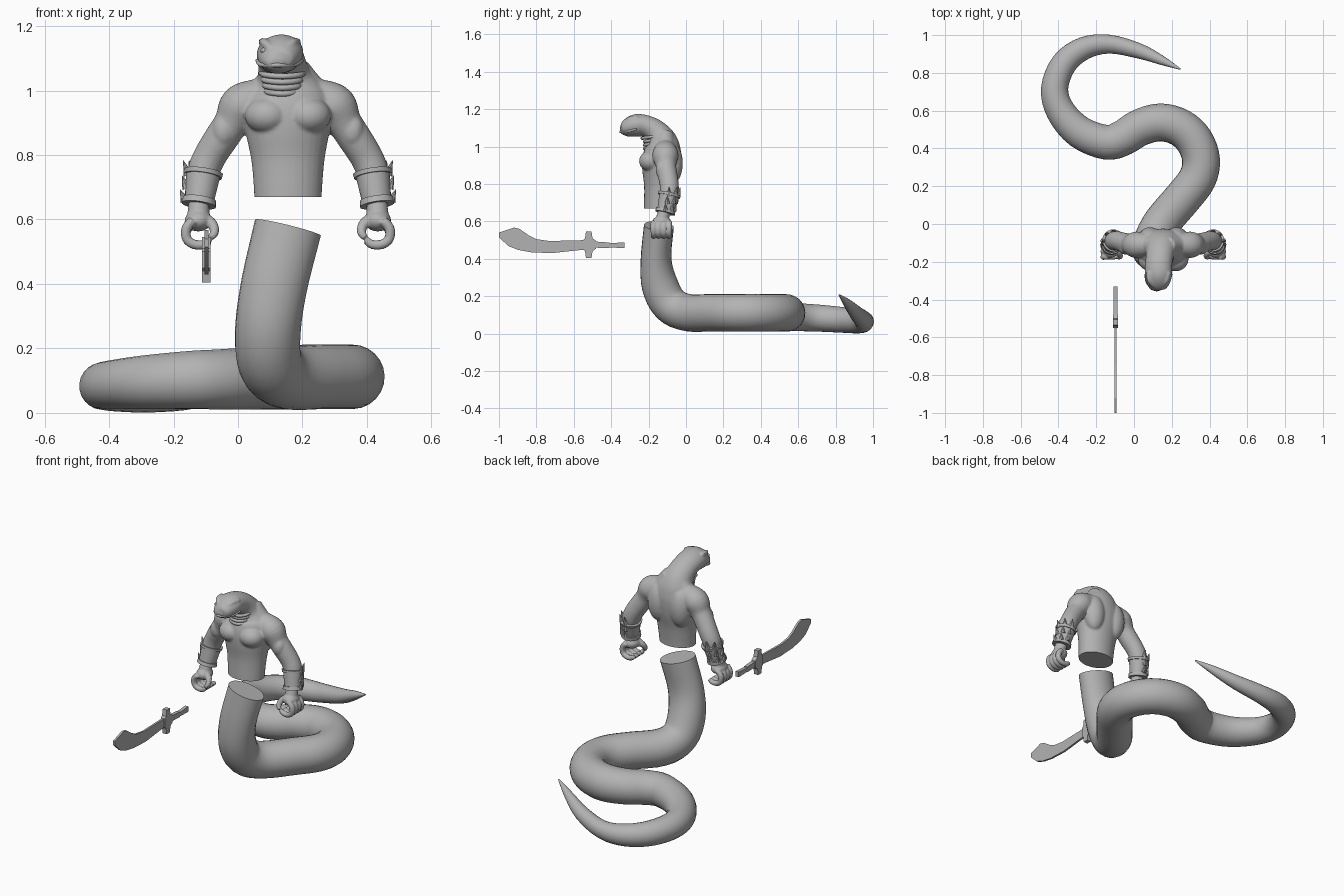
import bpy, bmesh, math
from mathutils import Vector, Matrix

if "Cube" in bpy.data.objects:
    bpy.data.objects.remove(bpy.data.objects["Cube"])

grey = bpy.data.materials.new("plain grey")
grey.use_nodes = True
COLOR = (0.45, 0.45, 0.45, 1)
grey.diffuse_color = COLOR
grey.node_tree.nodes["Principled BSDF"].inputs["Base Color"].default_value = COLOR
MID = 0.155  # x of the torso's plane of symmetry


def spline(keys, steps):
    """Catmull-Rom through rows of numbers."""
    keys = [Vector(k) for k in keys]
    ext = [keys[0] * 2 - keys[1]] + keys + [keys[-1] * 2 - keys[-2]]
    out = []
    for a, b, c, d in zip(ext, ext[1:], ext[2:], ext[3:]):
        for i in range(steps):
            t = i / steps
            out.append((b * 2 + (c - a) * t + (a * 2 - b * 5 + c * 4 - d) * t**2
                        + (b * 3 - a - c * 3 + d) * t**3) / 2)
    return out + [keys[-1]]


def loft(bm, keys, side=(1, 0, 0), steps=4, sides=24):
    """Sweep an ellipse along keys of x, y, z, radius, other radius."""
    rows = spline([k if len(k) == 5 else (*k, k[3]) for k in keys], steps)
    pts = [Vector(r[:3]) for r in rows]
    side, rings = Vector(side), []
    for i, row in enumerate(rows):
        tan = (pts[min(i + 1, len(pts) - 1)] - pts[max(i - 1, 0)]).normalized()
        side = (side - tan * side.dot(tan)).normalized()
        up = tan.cross(side)
        ring = []
        for j in range(sides):
            a = math.tau * j / sides
            ring.append(bm.verts.new(pts[i] + side * (math.cos(a) * max(row[3], .001))
                                     + up * (math.sin(a) * max(row[4], .001))))
        rings.append(ring)
    for r, s in zip(rings, rings[1:]):
        for j in range(sides):
            k = (j + 1) % sides
            bm.faces.new((r[j], r[k], s[k], s[j]))
    bm.faces.new(rings[0][::-1])
    bm.faces.new(rings[-1])


def ball(bm, center, radii):
    m = Matrix.Translation(center) @ Matrix.Diagonal((*radii, 1))
    bmesh.ops.create_uvsphere(bm, u_segments=24, v_segments=16, radius=1, matrix=m)


def mirror_x(keys, s):
    """Offsets from the symmetry plane to world x on side s."""
    return [(MID + s * k[0], *k[1:]) for k in keys]


def finish(name, bm, angle=40):
    bmesh.ops.recalc_face_normals(bm, faces=bm.faces)
    me = bpy.data.meshes.new(name)
    bm.to_mesh(me)
    bm.free()
    me.materials.append(grey)
    ob = bpy.data.objects.new(name, me)
    bpy.context.collection.objects.link(ob)
    bpy.ops.object.select_all(action='DESELECT')
    ob.select_set(True)
    bpy.context.view_layer.objects.active = ob
    bpy.ops.object.shade_smooth_by_angle(angle=math.radians(angle))
    return ob


def fuse(ob, voxel, rounds):
    """Merge overlapping volumes into one skin."""
    mod = ob.modifiers.new("skin", 'REMESH')
    mod.mode, mod.voxel_size, mod.use_smooth_shade = 'VOXEL', voxel, True
    soft = ob.modifiers.new("soften", 'SMOOTH')
    soft.factor, soft.iterations = 0.5, rounds
    for m in (mod.name, soft.name):
        bpy.ops.object.modifier_apply(modifier=m)


# Coiled serpent tail
bm = bmesh.new()
loft(bm, [(.155, -.145, .575, .105, .08), (.113, -.16, .4, .103, .082),
          (.093, -.14, .26, .102, .098), (.1, -.085, .155, .1, .1),
          (.15, .01, .112, .1, .1), (.26, .14, .112, .1, .1),
          (.335, .24, .112, .1, .1), (.355, .34, .112, .1, .1),
          (.32, .44, .112, .1, .1), (.245, .51, .112, .1, .1),
          (.14, .538, .11, .1, .1), (.03, .51, .107, .098, .096),
          (-.06, .455, .104, .095, .093), (-.15, .433, .102, .092, .09),
          (-.29, .488, .095, .087, .083), (-.39, .6, .088, .078, .075),
          (-.42, .72, .082, .072, .072), (-.37, .85, .072, .068, .068),
          (-.265, .93, .063, .06, .062), (-.13, .952, .066, .049, .052),
          (.03, .915, .105, .04, .04), (.15, .865, .16, .024, .024),
          (.245, .82, .207, .004, .004)])
finish("tail", bm)

# Torso, neck, head and arms fused into one skin
bm = bmesh.new()
loft(bm, [(.155, -.145, .63, .105, .08), (.155, -.145, .68, .105, .08),
          (.155, -.138, .78, .113, .086), (.154, -.133, .86, .128, .1),
          (.154, -.13, .92, .138, .105), (.152, -.125, .97, .135, .1),
          (.148, -.125, 1.01, .11, .088), (.142, -.14, 1.05, .083, .075),
          (.135, -.175, 1.09, .073, .062), (.13, -.225, 1.112, .072, .058),
          (.13, -.27, 1.112, .072, .06), (.124, -.315, 1.098, .06, .048),
          (.12, -.34, 1.09, .042, .03), (.12, -.352, 1.088, .02, .012)], sides=32)
for s in (-1, 1):
    loft(bm, mirror_x([(.03, -.11, .985, .055), (.1, -.11, .972, .063),
                       (.145, -.11, .948, .07), (.175, -.107, .9, .055),
                       (.205, -.1, .855, .053), (.24, -.09, .8, .051),
                       (.26, -.09, .755, .05), (.27, -.1, .7, .044),
                       (.275, -.115, .645, .032), (.278, -.125, .6, .03)], s),
         side=(0, 1, 0))
    # trapezius, chest, back, biceps
    loft(bm, mirror_x([(.02, -.115, 1.06, .05), (.07, -.11, 1.0, .05),
                       (.12, -.11, .965, .05)], s), side=(0, 1, 0))
    ball(bm, (MID + s * .064, -.185, .922), (.07, .066, .057))
    ball(bm, (MID + s * .07, -.075, .91), (.062, .058, .11))
    ball(bm, (MID + s * .2, -.128, .875), (.036, .034, .05))
    # brow ridge
    loft(bm, [(.125 + s * .022, -.33, 1.128, .01), (.126 + s * .044, -.3, 1.148, .013),
              (.13 + s * .055, -.255, 1.152, .012)], sides=12)
body = finish("body", bm)
fuse(body, .006, 3)
bm = bmesh.new()
bm.from_mesh(body.data)
cut = bmesh.ops.bisect_plane(bm, geom=bm.verts[:] + bm.edges[:] + bm.faces[:],
                             plane_co=(0, 0, .67), plane_no=(0, 0, 1))
waist = [f for f in bm.faces if f.calc_center_median().z < .67
         and abs(f.calc_center_median().x - MID) < .16]
bmesh.ops.delete(bm, geom=waist, context='FACES')
bmesh.ops.holes_fill(bm, edges=[e for e in bm.edges if e.is_boundary], sides=0)
bm.to_mesh(body.data)
bm.free()
bpy.ops.object.shade_smooth_by_angle(angle=math.radians(40))

# Eyes and lip line
for s, side_name in ((-1, "right"), (1, "left")):
    bm = bmesh.new()
    ball(bm, (.125 + s * .042, -.313, 1.124), (.013, .013, .01))
    finish(side_name + "_eye", bm)
bm = bmesh.new()
loft(bm, [(.06, -.265, 1.093, .006), (.072, -.315, 1.08, .007), (.12, -.35, 1.079, .007),
          (.175, -.315, 1.08, .007), (.198, -.265, 1.093, .006)], side=(0, 0, 1), sides=10)
finish("lips", bm)

# Throat folds
for i in range(4):
    bm = bmesh.new()
    z, y, w = 1.048 - i * .018, -.222 - (i == 0) * .012, .068 - i * .004
    loft(bm, [(.138 - w, y + .065, z + .006, .007), (.138 - w * .75, y + .02, z, .009),
              (.138, y, z - .004, .009), (.138 + w * .75, y + .02, z, .009),
              (.138 + w, y + .065, z + .006, .007)], side=(0, 0, 1), sides=10)
    finish("throat_fold_%d" % (i + 1), bm)

for s, side_name in ((-1, "right"), (1, "left")):
    # Clenched hand, open around a grip
    bm = bmesh.new()
    ball(bm, (MID + s * .278, -.13, .597), (.042, .05, .034))
    loft(bm, mirror_x([(.276, -.115, .66, .031), (.278, -.13, .6, .036)], s))
    for i in range(4):
        y = -.174 + i * .028
        loft(bm, mirror_x([(.295, y, .598, .015), (.315, y, .572, .016), (.314, y, .54, .015),
                           (.292, y, .523, .015), (.262, y, .522, .014),
                           (.243, y, .535, .012)], s), side=(0, 1, 0), sides=12)
    loft(bm, mirror_x([(.262, -.14, .605, .02), (.235, -.155, .585, .017),
                       (.228, -.172, .56, .014), (.24, -.18, .543, .01)], s),
         side=(0, 1, 0), sides=12)
    finish(side_name + "_hand", bm)
    fuse(bpy.context.object, .0045, 2)

    # Bracer with raised rims
    bm = bmesh.new()
    top, low = Vector((.262, -.088, .748)), Vector((.277, -.112, .645))
    for t, u, a, b in ((0, 1, .054, .044), (0, .13, .061, .059), (.82, 1, .052, .054)):
        loft(bm, mirror_x([(*top.lerp(low, t), a), (*top.lerp(low, u), b)], s), steps=1)
    finish(side_name + "_bracer", bm)

    # Spikes sweeping up from the outer and rear sides
    bm = bmesh.new()
    for t, height, reach in ((.1, .045, .064), (.5, .04, .062), (.88, .035, .062)):
        for turn in (0, 45, 90):
            a = math.radians(turn)
            out = Vector((math.cos(a), math.sin(a), 0))
            base = top.lerp(low, t) + out * (reach - .018)
            tip = top.lerp(low, t) + out * (reach - .003) + Vector((0, 0, height))
            loft(bm, mirror_x([(*base, .015), (*tip, .001)], s), steps=1, sides=8)
    finish(side_name + "_bracer_spikes", bm)


# Curved sword, each piece cut from a flat outline
def plate(name, outline, thick, x=-.098):
    bm = bmesh.new()
    face = bm.faces.new([bm.verts.new((x - thick / 2, y, z)) for y, z in outline])
    ext = bmesh.ops.extrude_face_region(bm, geom=[face])
    moved = [v for v in ext["geom"] if isinstance(v, bmesh.types.BMVert)]
    bmesh.ops.translate(bm, vec=(thick, 0, 0), verts=moved)
    finish(name, bm, 25)


plate("sword_blade", [(-.53, .5), (-.73, .495), (-.8, .505), (-.84, .525), (-.89, .56),
                      (-.92, .567), (-1, .54), (-1, .515), (-.95, .468), (-.9, .448),
                      (-.83, .435), (-.72, .43), (-.6, .443), (-.53, .45)], .012)
plate("sword_guard", [(-.505, .545), (-.535, .545), (-.54, .51), (-.55, .5), (-.55, .45),
                      (-.54, .44), (-.535, .405), (-.505, .405), (-.5, .44), (-.48, .455),
                      (-.48, .495), (-.5, .51)], .026)
plate("sword_grip", [(-.5, .493), (-.41, .487), (-.41, .483), (-.33, .488), (-.33, .458),
                     (-.41, .46), (-.41, .457), (-.5, .46)], .02)
